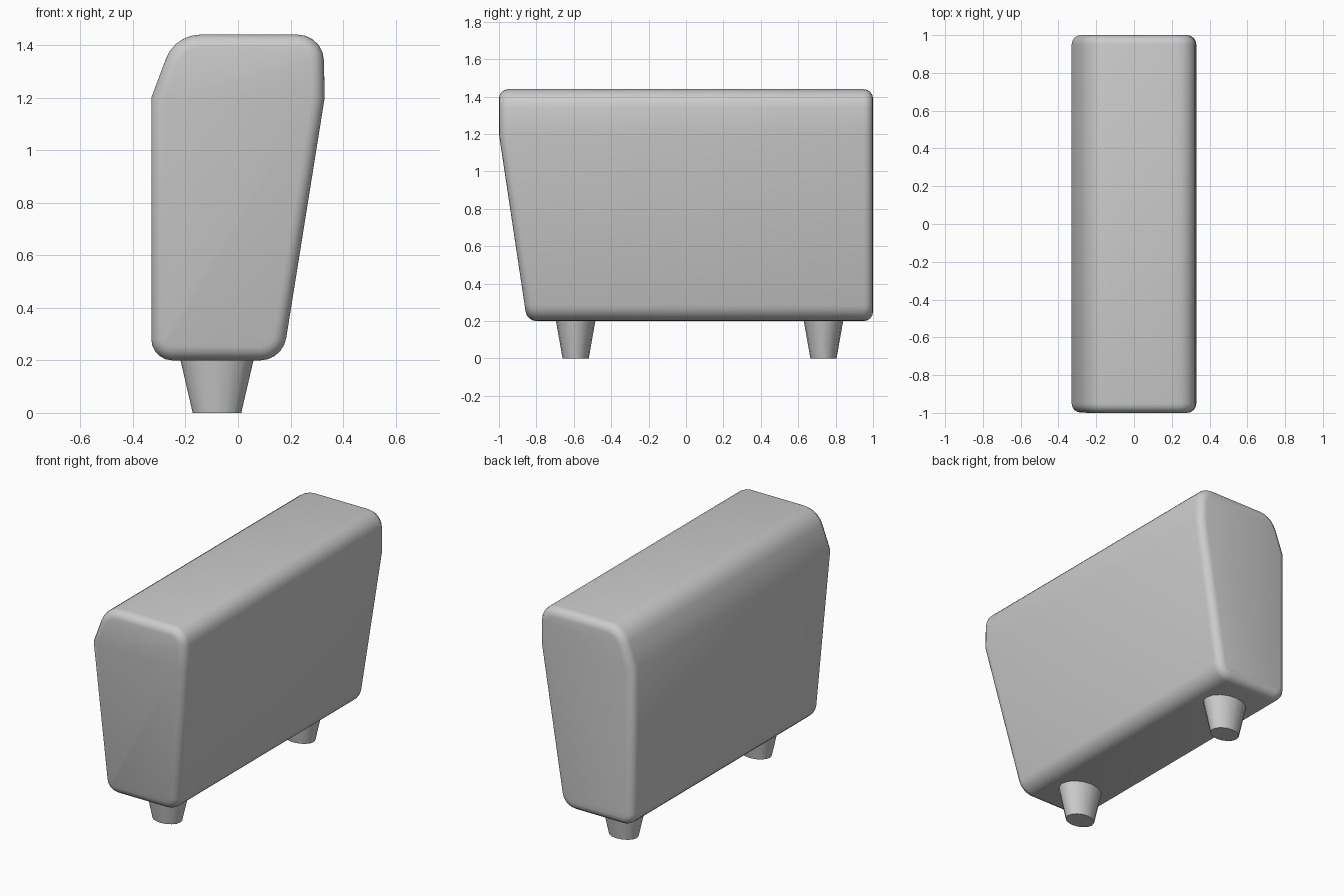
import bpy, bmesh, math
from mathutils import Vector

if "Cube" in bpy.data.objects:
    bpy.data.objects.remove(bpy.data.objects["Cube"])

# Padded body cross-section (x, z, corner radius), anticlockwise seen from the front
PROFILE = [(-0.33, 0.2, 0.08), (0.17, 0.2, 0.1), (0.33, 1.2, 0),
           (0.325, 1.44, 0.1), (-0.24, 1.44, 0.14), (-0.33, 1.2, 0)]
EDGE = 0.05      # rounding of the front and back rims
ARC = 5          # segments per rounded corner
STEPS = 4        # segments across each rim


def outline(inset):
    """Rounded profile moved inward; also returns indices of the sharp corners."""
    pts, sharp = [], []
    corners = [Vector(p[:2]) for p in PROFILE]
    for i, (x, z, r) in enumerate(PROFILE):
        a = (corners[i] - corners[i - 1]).normalized()
        b = (corners[(i + 1) % len(corners)] - corners[i]).normalized()
        n1, n2 = Vector((a.y, -a.x)), Vector((b.y, -b.x))
        miter = (n1 + n2) / (1 + n1.dot(n2))
        if r == 0:
            sharp.append(len(pts))
            pts.append(corners[i] - inset * miter)
            continue
        centre = corners[i] - r * miter
        for k in range(ARC + 1):
            n = n1.slerp(n2, k / ARC)
            pts.append(centre + (r - inset) * n)
    return pts, sharp


def front_y(z):
    return -1 + 0.15 * max(0, 1.2 - z)


def finish(bm, name):
    bmesh.ops.recalc_face_normals(bm, faces=bm.faces)
    mesh = bpy.data.meshes.new(name)
    bm.to_mesh(mesh)
    bm.free()
    ob = bpy.data.objects.new(name, mesh)
    bpy.context.collection.objects.link(ob)
    bpy.ops.object.select_all(action='DESELECT')
    bpy.context.view_layer.objects.active = ob
    ob.select_set(True)
    bpy.ops.object.shade_smooth_by_angle(angle=math.radians(35))
    return ob


# Body: rings lofted from the raked front face to the flat back
bm = bmesh.new()
rings = []
for end in ("front", "back"):
    angles = [math.pi / 2 * k / STEPS for k in range(STEPS + 1)]
    for t in angles if end == "front" else reversed(angles):
        pts, sharp = outline(EDGE * (1 - math.sin(t)))
        depth = EDGE * (1 - math.cos(t))
        rings.append([bm.verts.new((p.x, front_y(p.y) + depth if end == "front" else 1 - depth, p.y))
                      for p in pts])
for r0, r1 in zip(rings, rings[1:]):
    for i in range(len(r0)):
        j = (i + 1) % len(r0)
        bm.faces.new((r0[i], r0[j], r1[j], r1[i]))
for ring in (rings[0], rings[-1]):
    s0, s1 = sharp
    bm.faces.new(ring[s0:s1 + 1])
    bm.faces.new(ring[s1:] + ring[:s0 + 1])
finish(bm, "armrest_body")

# Tapered oval legs
for name, y in (("front_leg", -0.59), ("back_leg", 0.735)):
    bm = bmesh.new()
    bmesh.ops.create_cone(bm, cap_ends=True, segments=16, radius1=0.07, radius2=0.107, depth=0.21)
    bmesh.ops.scale(bm, vec=(1.32, 1, 1), verts=bm.verts)
    bmesh.ops.translate(bm, vec=(-0.08, y, 0.105), verts=bm.verts)
    finish(bm, name)
